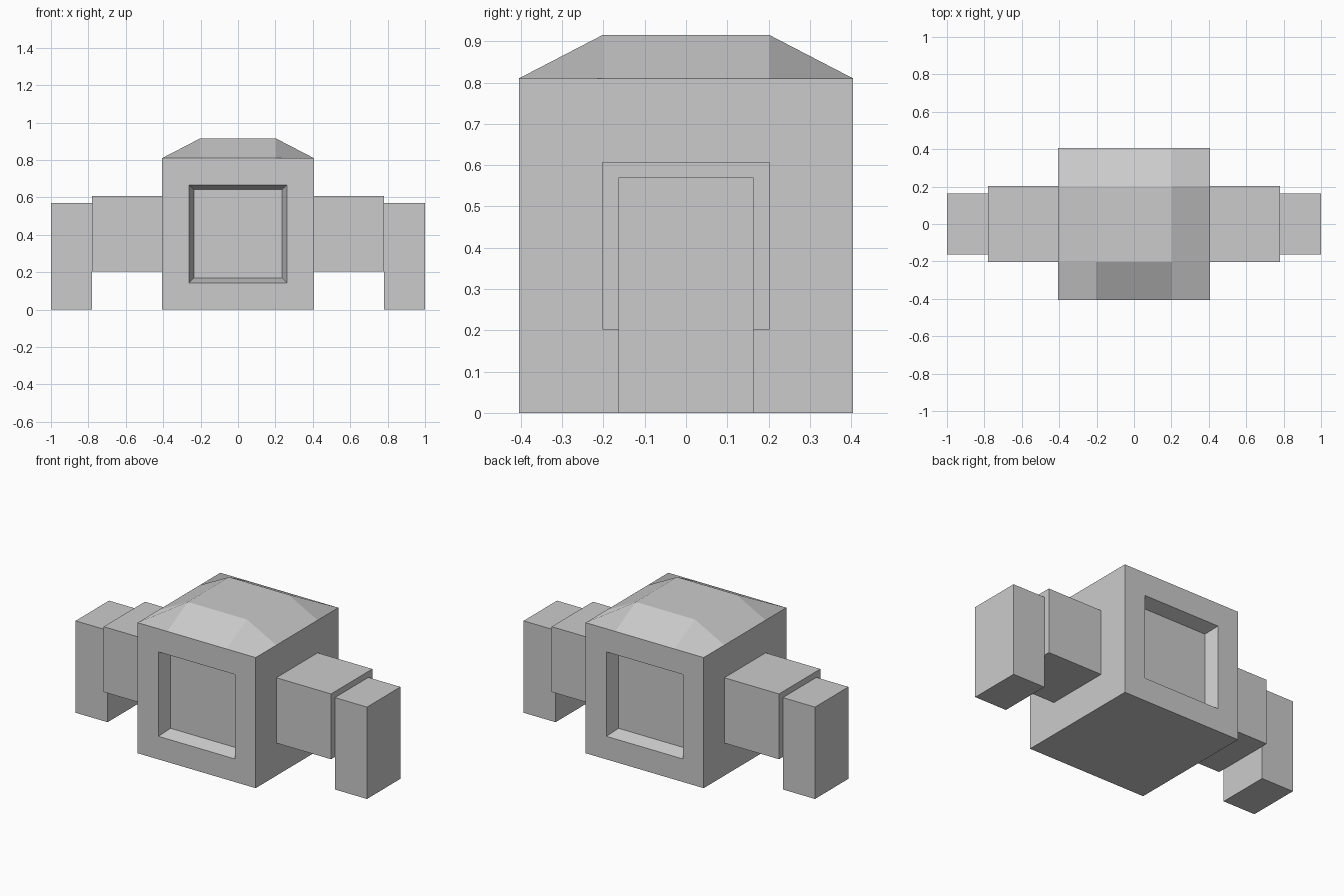
import bpy, bmesh
from mathutils import Matrix, Vector

if "Cube" in bpy.data.objects:
    bpy.data.objects.remove(bpy.data.objects["Cube"])

S = 0.81  # body cube size


def finish(bm, name):
    bmesh.ops.recalc_face_normals(bm, faces=bm.faces)
    me = bpy.data.meshes.new(name)
    bm.to_mesh(me)
    bm.free()
    ob = bpy.data.objects.new(name, me)
    bpy.context.collection.objects.link(ob)
    return ob


def box(name, lo, hi):
    lo, hi = Vector(lo), Vector(hi)
    bm = bmesh.new()
    bmesh.ops.create_cube(bm, size=1, matrix=Matrix.Translation((lo + hi) / 2)
                          @ Matrix.Diagonal((*(hi - lo), 1)))
    return finish(bm, name)


# Body: cube with a tapered recess in the front and back
bm = bmesh.new()
bmesh.ops.create_cube(bm, size=S, matrix=Matrix.Translation((0, 0, S / 2)))
bm.normal_update()
panels = [f for f in bm.faces if abs(f.normal.y) > 0.9]
bmesh.ops.inset_individual(bm, faces=panels, thickness=S / 4)
bmesh.ops.inset_individual(bm, faces=panels, thickness=0.037, depth=-0.08)

# Low roof: divide the top 4 x 4 and lift the inner points
top = next(f for f in bm.faces if all(v.co.z > S - 1e-4 for v in f.verts))
bmesh.ops.subdivide_edges(bm, edges=list(top.edges), cuts=3, use_grid_fill=True)
for v in bm.verts:
    if v.co.z > S - 1e-4 and max(abs(v.co.x), abs(v.co.y)) < 0.3:
        v.co.z = 0.915
finish(bm, "body")

# Side arms and the hanging outer legs
for side, s in (("left", -1), ("right", 1)):
    for part, x0, x1, y, z0, z1 in (("arm", 0.405, 0.78, 0.2025, 0.2025, 0.6075),
                                    ("outer_leg", 0.78, 1.0, 0.164, 0.0, 0.57)):
        a, b = sorted((s * x0, s * x1))
        box(f"{side}_{part}", (a, -y, z0), (b, y, z1))
